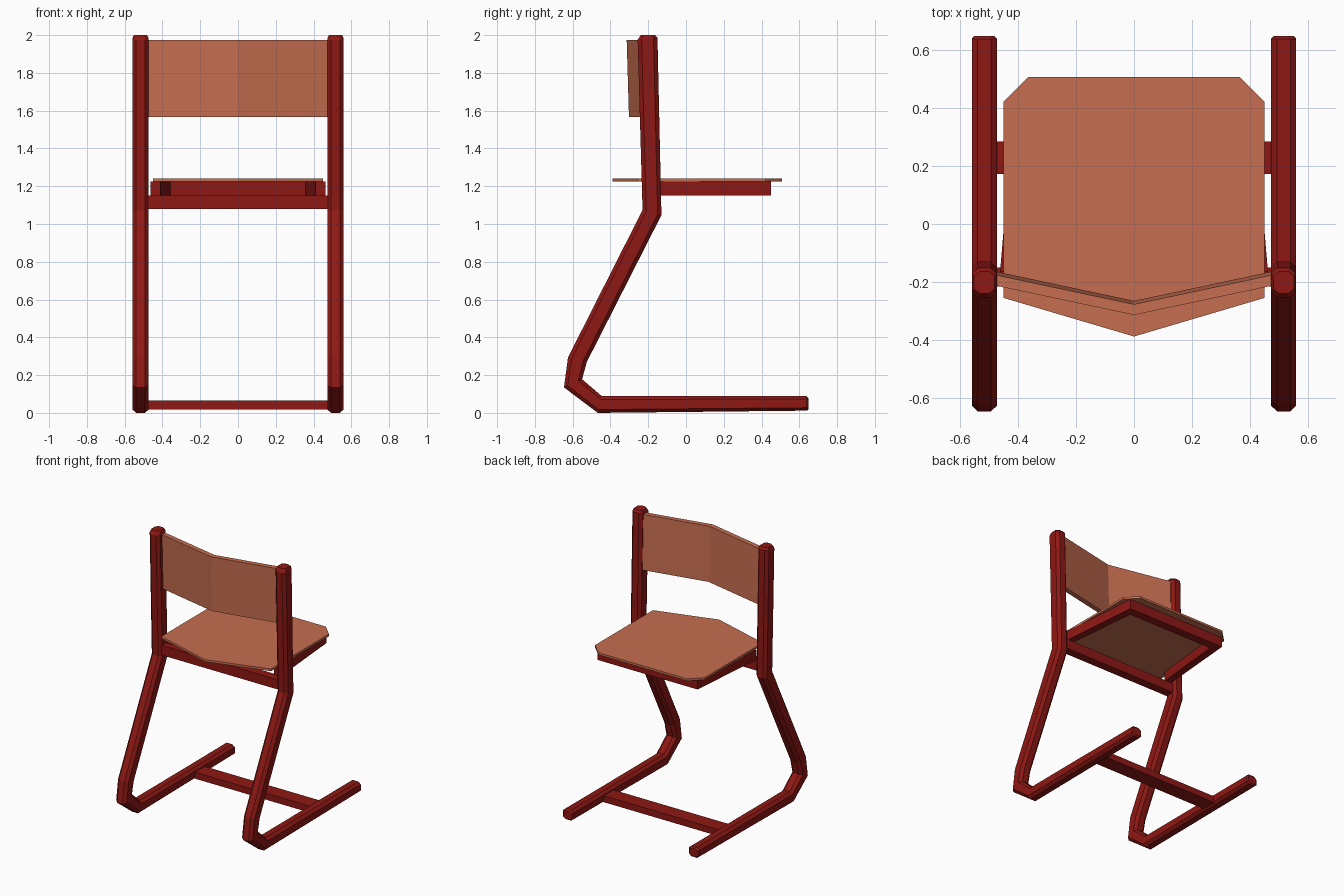
import bpy, bmesh

if "Cube" in bpy.data.objects:
    bpy.data.objects.remove(bpy.data.objects["Cube"])


def material(name, rgb):
    m = bpy.data.materials.new(name)
    m.diffuse_color = (*rgb, 1)
    m.use_nodes = True
    m.node_tree.nodes["Principled BSDF"].inputs["Base Color"].default_value = m.diffuse_color
    return m


RED = material("red_frame", (0.27, 0.009, 0.007))
WOOD = material("seat_wood", (0.57, 0.155, 0.08))


def loft(name, rings, mat, mirror=False):
    """Skin matching closed rings of points and cap both ends."""
    bm = bmesh.new()
    vr = [[bm.verts.new(p) for p in r] for r in rings]
    n = len(vr[0])
    for a, b in zip(vr, vr[1:]):
        for i in range(n):
            j = (i + 1) % n
            bm.faces.new((a[i], a[j], b[j], b[i]))
    bm.faces.new(vr[0])
    bm.faces.new(vr[-1])
    bmesh.ops.recalc_face_normals(bm, faces=bm.faces)
    me = bpy.data.meshes.new(name)
    bm.to_mesh(me)
    bm.free()
    me.materials.append(mat)
    ob = bpy.data.objects.new(name, me)
    bpy.context.collection.objects.link(ob)
    if mirror:
        ob.modifiers.new("Mirror", 'MIRROR')
    return ob


def slab(name, outline, z0, z1, mat, mirror=False):
    """Flat plate from an xy outline."""
    return loft(name, [[(x, y, z) for x, y in outline] for z in (z0, z1)], mat, mirror)


def bar(name, x, y0, y1, z0, z1, mat):
    return slab(name, [(-x, y0), (x, y0), (x, y1), (-x, y1)], z0, z1, mat)


# Side frames: chamfered tube swept along outer/inner edges (y, z) of the bend
path = [
    ((-0.240, 2.000), (-0.163, 2.000), 0.035),
    ((-0.256, 1.975), (-0.151, 1.985), 0.043),
    ((-0.230, 1.074), (-0.130, 1.047), 0.043),
    ((-0.625, 0.293), (-0.525, 0.270), 0.043),
    ((-0.646, 0.135), (-0.550, 0.178), 0.043),
    ((-0.467, 0.000), (-0.446, 0.089), 0.043),
    ((0.640, 0.012), (0.638, 0.089), 0.043),
    ((0.648, 0.020), (0.648, 0.078), 0.035),
]
rings = []
for o, i, h in path:
    c = h - 0.02
    section = [(-c, 0), (c, 0), (h, .2), (h, .8), (c, 1), (-c, 1), (-h, .8), (-h, .2)]
    rings.append([(0.516 + x, o[0] + (i[0] - o[0]) * t, o[1] + (i[1] - o[1]) * t)
                  for x, t in section])
loft("side_frames", rings, RED, mirror=True)

# Cross bars between the side frames
bar("foot_cross_bar", 0.48, 0.172, 0.285, 0.018, 0.066, RED)
bar("seat_cross_bar", 0.48, -0.215, -0.15, 1.08, 1.152, RED)

# Seat support: tapering side rails and an end rail
slab("seat_rails", [(0.41, -0.165), (0.462, -0.165), (0.41, 0.45), (0.35, 0.45)],
     1.152, 1.224, RED, mirror=True)
bar("seat_end_rail", 0.36, 0.385, 0.45, 1.152, 1.224, RED)

# Seat panel
half = [(0.45, -0.255), (0.45, 0.422), (0.365, 0.507)]
slab("seat", [(0, -0.388)] + half + [(-x, y) for x, y in reversed(half)], 1.224, 1.24, WOOD)

# Backrest: V-bent panel leaning with the posts
back = []
for z, dy in ((1.566, 0.012), (1.973, 0.0)):
    back.append([(x, y + dy, z) for x, y in (
        (-0.48, -0.212), (0, -0.314), (0.48, -0.212),
        (0.48, -0.175), (0, -0.277), (-0.48, -0.175))])
loft("backrest", back, WOOD)
